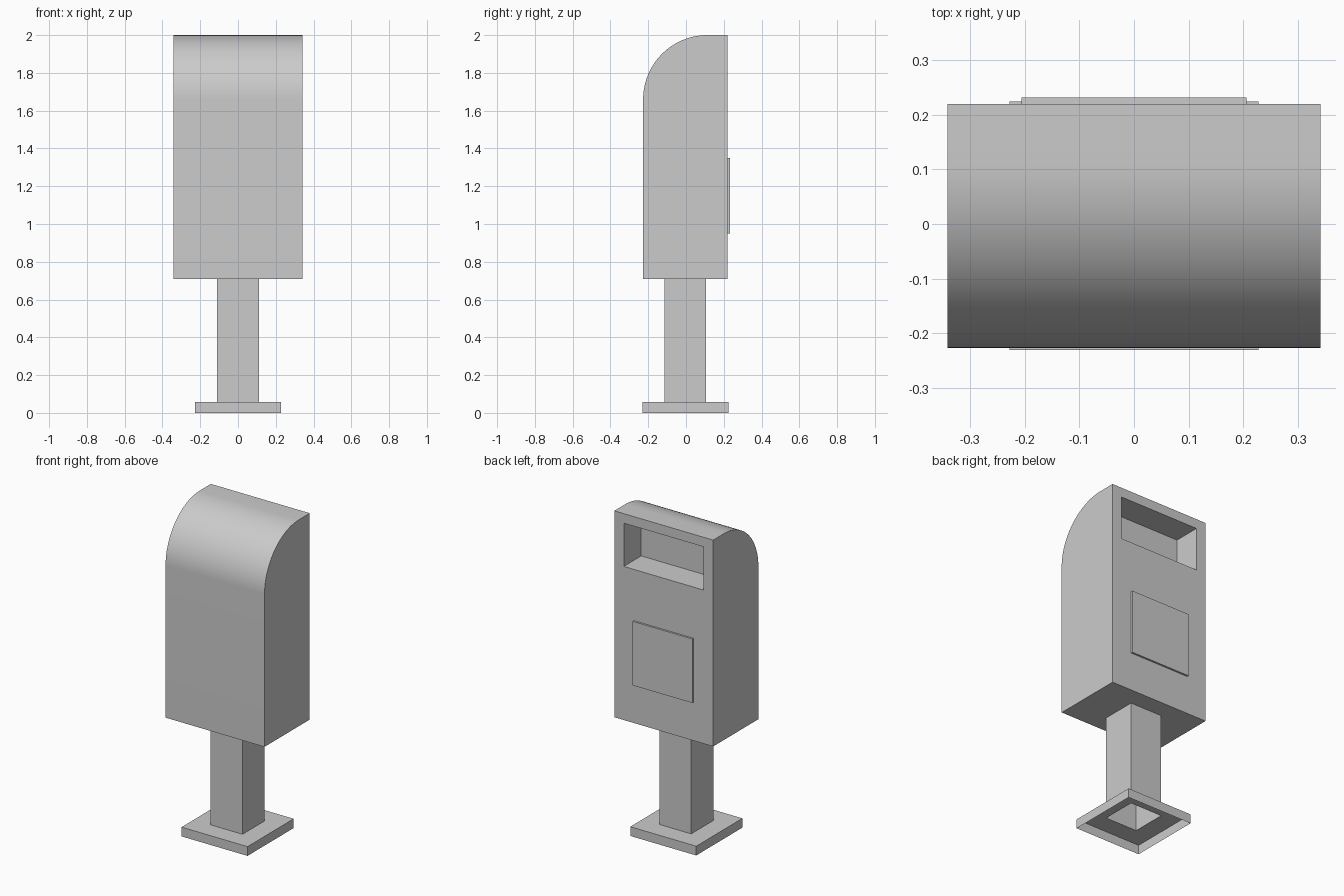
import bpy, bmesh, math

if "Cube" in bpy.data.objects:
    bpy.data.objects.remove(bpy.data.objects["Cube"])

W = 0.342                      # half width of the box
YF, YB = -0.227, 0.22          # front and back of the box
ZB, ZT, R = 0.71, 2.0, 0.34    # box bottom, top, roof radius
CY = -0.0035                   # centre line of the stand


def finish(bm, name, smooth=False):
    bmesh.ops.remove_doubles(bm, verts=bm.verts, dist=1e-5)
    bmesh.ops.recalc_face_normals(bm, faces=bm.faces)
    me = bpy.data.meshes.new(name)
    bm.to_mesh(me)
    bm.free()
    ob = bpy.data.objects.new(name, me)
    bpy.context.collection.objects.link(ob)
    if smooth:
        bpy.context.view_layer.objects.active = ob
        ob.select_set(True)
        bpy.ops.object.shade_smooth_by_angle(angle=math.radians(30))
        ob.select_set(False)
    return ob


def rect_xy(hx, y0, y1, z):
    return [(-hx, y0, z), (hx, y0, z), (hx, y1, z), (-hx, y1, z)]


def rect_xz(hx, z0, z1, y):
    return [(-hx, y, z0), (hx, y, z0), (hx, y, z1), (-hx, y, z1)]


def bridge(bm, loops, cap=False):
    """Join consecutive four-point loops with quads, optionally closing the last."""
    rings = [[bm.verts.new(p) for p in loop] for loop in loops]
    for a, b in zip(rings, rings[1:]):
        for i in range(4):
            j = (i + 1) % 4
            bm.faces.new((a[i], a[j], b[j], b[i]))
    if cap:
        bm.faces.new(rings[-1])


post_top = rect_xy(0.11, CY - 0.109, CY + 0.109, ZB)

# Box with a quarter-round roof
bm = bmesh.new()
profile = [(YB, ZB), (YF, ZB)]
for i in range(25):
    a = math.pi - i / 24 * math.pi / 2
    profile.append((YF + R + R * math.cos(a), ZT - R + R * math.sin(a)))
profile.append((YB, ZT))
left = [bm.verts.new((-W, y, z)) for y, z in profile]
right = [bm.verts.new((W, y, z)) for y, z in profile]
bm.faces.new(left)
bm.faces.new(right)
for i in range(1, len(profile) - 1):
    bm.faces.new((left[i], left[i + 1], right[i + 1], right[i]))

# Back panel with the recessed opening
bridge(bm, [rect_xz(W, ZB, ZT, YB),
            rect_xz(0.276, 1.67, 1.94, YB),
            rect_xz(0.276, 1.67, 1.94, 0.048)], cap=True)

# Underside around the post
bridge(bm, [rect_xy(W, YF, YB, ZB), post_top])
finish(bm, "mailbox_body", smooth=True)

# Hollow post and foot plate, open underneath
bm = bmesh.new()
bridge(bm, [post_top,
            rect_xy(0.11, CY - 0.109, CY + 0.109, 0.058),
            rect_xy(0.228, CY - 0.228, CY + 0.228, 0.058),
            rect_xy(0.228, CY - 0.228, CY + 0.228, 0.0)])
finish(bm, "post_and_foot")

# Collection door on the back
bm = bmesh.new()
bridge(bm, [rect_xz(0.206, 0.95, 1.35, YB),
            rect_xz(0.206, 0.95, 1.35, 0.232)], cap=True)
finish(bm, "collection_door")
